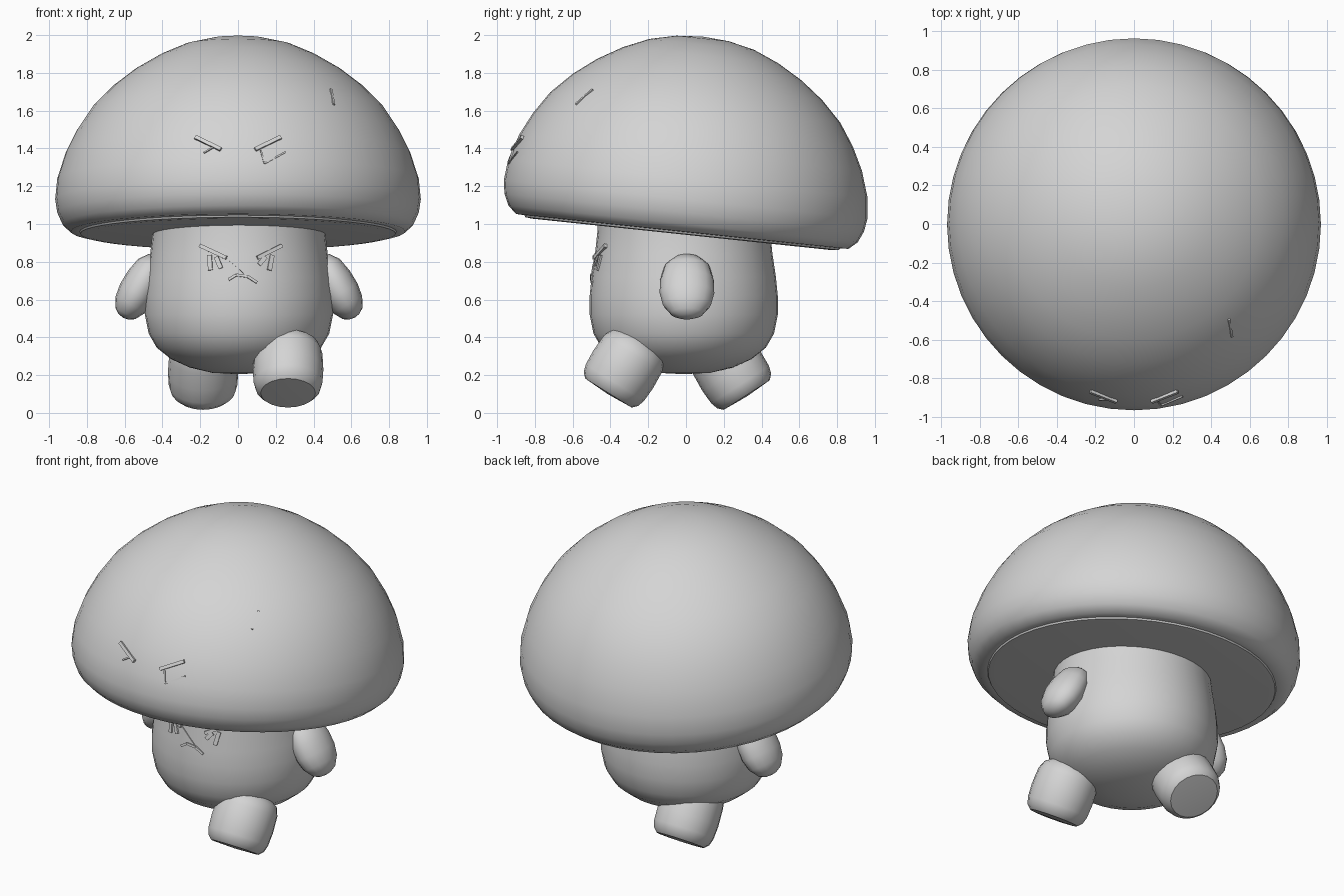
import bpy, bmesh, math
from mathutils import Vector, Matrix
from mathutils.bvhtree import BVHTree

if "Cube" in bpy.data.objects:
    bpy.data.objects.remove(bpy.data.objects["Cube"])

grey = bpy.data.materials.new("plain grey")
grey.diffuse_color = (0.66, 0.66, 0.66, 1)
grey.use_nodes = True
grey.node_tree.nodes["Principled BSDF"].inputs["Base Color"].default_value = grey.diffuse_color


def finish(bm, name, angle=40):
    """Turn a bmesh into a shaded object."""
    bmesh.ops.recalc_face_normals(bm, faces=bm.faces)
    mesh = bpy.data.meshes.new(name)
    bm.to_mesh(mesh)
    tree = BVHTree.FromBMesh(bm)
    bm.free()
    mesh.materials.append(grey)
    obj = bpy.data.objects.new(name, mesh)
    bpy.context.collection.objects.link(obj)
    bpy.ops.object.select_all(action='DESELECT')
    obj.select_set(True)
    bpy.context.view_layer.objects.active = obj
    bpy.ops.object.shade_smooth_by_angle(angle=math.radians(angle))
    return tree


def lathe(name, profile, origin, axis, side, segments=32, stretch=1.0, angle=40):
    """Revolve (radius, height) points round an axis; stretch widens along side."""
    z = Vector(axis).normalized()
    y = Vector(side).normalized()
    x = y.cross(z)
    origin = Vector(origin)
    bm = bmesh.new()
    rings = []
    for r, h in profile:
        if r == 0:
            rings.append([bm.verts.new(origin + z * h)] * segments)
            continue
        ring = []
        for i in range(segments):
            a = 2 * math.pi * i / segments
            ring.append(bm.verts.new(origin + z * h + x * r * math.cos(a)
                                     + y * r * stretch * math.sin(a)))
        rings.append(ring)
    for low, high in zip(rings, rings[1:]):
        for i in range(segments):
            j = (i + 1) % segments
            corners = list(dict.fromkeys((low[i], low[j], high[j], high[i])))
            bm.faces.new(corners)
    return finish(bm, name, angle)


def strokes(name, tree, lines, width, height=0.016):
    """Slim raised bars laid on the front of a surface, given as x, z pairs."""
    bm = bmesh.new()
    for x0, z0, x1, z1 in lines:
        a, na = tree.ray_cast(Vector((x0, -3, z0)), Vector((0, 1, 0)))[:2]
        b, nb = tree.ray_cast(Vector((x1, -3, z1)), Vector((0, 1, 0)))[:2]
        along = (b - a).normalized()
        out = (na + nb).normalized()
        out = (out - along * out.dot(along)).normalized()
        across = out.cross(along)
        m = Matrix((along * (b - a).length, across * width, out * height * 2)).transposed().to_4x4()
        m.translation = (a + b) / 2
        bmesh.ops.create_cube(bm, size=1, matrix=m)
    finish(bm, name, 30)


# Domed cap, leaning back, with a rolled rim and a flat underside disc
tilt = math.radians(6)
cap_profile = [(0, -0.172), (0.80, -0.176), (0.835, -0.172), (0.84, -0.162), (0.885, -0.16),
               (0.93, -0.12), (0.957, -0.06), (0.968, 0.01), (0.957, 0.12),
               (0.912, 0.26), (0.852, 0.38), (0.772, 0.5), (0.663, 0.61), (0.543, 0.702),
               (0.413, 0.778), (0.28, 0.835), (0.14, 0.867), (0, 0.877)]
cap = lathe("mushroom_cap", cap_profile, (0, -0.003, 1.12),
            (0, math.sin(tilt), math.cos(tilt)), (1, 0, 0), 48)

# Plump stem body
body_profile = [(0, 0.205), (0.14, 0.212), (0.26, 0.24), (0.36, 0.285), (0.435, 0.345),
                (0.478, 0.42), (0.498, 0.52), (0.498, 0.62), (0.488, 0.72),
                (0.47, 0.84), (0.457, 0.96), (0.455, 1.02), (0, 1.02)]
body = lathe("stem_body", body_profile, (0.005, -0.012, 0), (0, 0, 1), (1, 0, 0), 36)

# Drooping arms, mirrored
arm_profile = [(0, 0), (0.05, 0.01), (0.085, 0.06), (0.1, 0.14), (0.102, 0.22),
               (0.09, 0.29), (0.06, 0.345), (0.03, 0.364), (0, 0.37)]
for side_name, s in (("right", -1), ("left", 1)):
    lathe(side_name + "_arm", arm_profile, (0.43 * s + 0.005, 0.005, 0.825),
          (0.5 * s, 0, -0.87), (0, 1, 0), 16, 1.42, 60)

# Striding legs with flat soles
foot = [(0.182, 0.28), (0.17, 0.32), (0.145, 0.345), (0, 0.352)]
front_profile = [(0, -0.02), (0.09, 0), (0.162, 0.05), (0.182, 0.1), (0.187, 0.2)] + foot
back_profile = [(0, -0.05), (0.13, -0.05), (0.165, 0), (0.18, 0.1), (0.186, 0.2)] + foot
lathe("front_leg", front_profile, (0.265, -0.228, 0.398), (0, -0.53, -0.85), (1, 0, 0), 20)
lathe("back_leg", back_profile, (-0.185, 0.135, 0.385), (0, 0.54, -0.84), (1, 0, 0), 20)

# Grumpy face on the body
strokes("body_brows", body, [(-0.2, 0.885, -0.06, 0.82), (0.23, 0.885, 0.10, 0.82)], 0.02)
strokes("body_eyes", body, [(-0.15, 0.835, -0.145, 0.755), (-0.115, 0.825, -0.09, 0.765),
                            (0.18, 0.835, 0.165, 0.755), (0.145, 0.825, 0.11, 0.785)], 0.024, 0.009)
strokes("mouth", body, [(-0.05, 0.705, -0.01, 0.73), (-0.01, 0.73, 0.05, 0.722),
                        (0.05, 0.722, 0.10, 0.69)], 0.014, 0.01)
strokes("nose_crease", body, [(-0.06, 0.82, 0.0, 0.77), (0.0, 0.77, 0.05, 0.722)], 0.006, 0.006)

# Matching scowl and a small nick on the cap
strokes("cap_brows", cap, [(s * 0.225, 1.457, s * 0.09, 1.392) for s in (-1, 1)], 0.02)
strokes("cap_eyes", cap, [(-0.13, 1.405, -0.18, 1.375), (0.12, 1.39, 0.14, 1.32),
                          (0.14, 1.32, 0.25, 1.38)], 0.008, 0.009)
strokes("cap_nick", cap, [(0.49, 1.71, 0.505, 1.63)], 0.012, 0.009)
